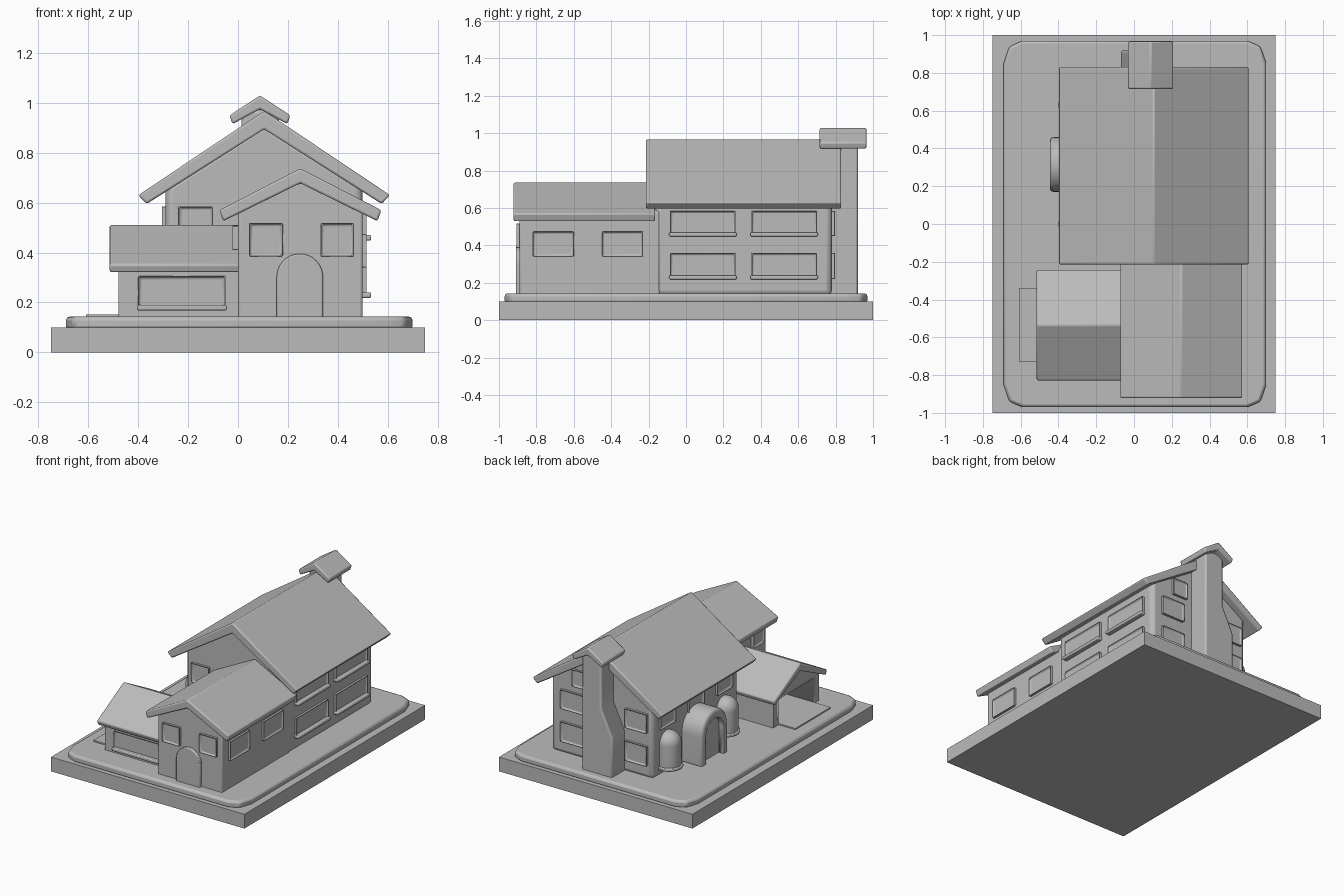
import bpy, bmesh, math
from mathutils import Vector

if "Cube" in bpy.data.objects:
    bpy.data.objects.remove(bpy.data.objects["Cube"], do_unlink=True)

grey = bpy.data.materials.new("plain_grey")
grey.use_nodes = True
TONE = (0.5, 0.5, 0.5, 1)
grey.diffuse_color = TONE
grey.node_tree.nodes["Principled BSDF"].inputs["Base Color"].default_value = TONE


def finish(name, bm, bevel=0, segments=2):
    bmesh.ops.recalc_face_normals(bm, faces=bm.faces)
    mesh = bpy.data.meshes.new(name)
    bm.to_mesh(mesh)
    bm.free()
    mesh.materials.append(grey)
    ob = bpy.data.objects.new(name, mesh)
    bpy.context.collection.objects.link(ob)
    if bevel:
        mod = ob.modifiers.new("bevel", 'BEVEL')
        mod.width, mod.segments = bevel, segments
        mod.limit_method, mod.angle_limit = 'ANGLE', math.radians(40)
    bpy.context.view_layer.objects.active = ob
    ob.select_set(True)
    bpy.ops.object.shade_smooth_by_angle(angle=math.radians(35))
    ob.select_set(False)
    return ob


def prism(name, pts, axis, lo, hi, bevel=0, segments=2):
    """Extrude a closed profile along an axis."""
    place = {'x': lambda a, b, t: (t, a, b),
             'y': lambda a, b, t: (a, t, b),
             'z': lambda a, b, t: (a, b, t)}[axis]
    bm = bmesh.new()
    face = bm.faces.new([bm.verts.new(place(a, b, lo)) for a, b in pts])
    new = bmesh.ops.extrude_face_region(bm, geom=[face])["geom"]
    move = Vector(place(0, 0, hi - lo))
    bmesh.ops.translate(bm, vec=move, verts=[v for v in new if isinstance(v, bmesh.types.BMVert)])
    return finish(name, bm, bevel, segments)


def box(name, x, y, z, bevel=0):
    pts = [(x[0], y[0]), (x[1], y[0]), (x[1], y[1]), (x[0], y[1])]
    return prism(name, pts, 'z', z[0], z[1], bevel)


def walls(name, axis, a, eave, ridge, span, bevel):
    """Gable-ended body with rounded corners."""
    mid = (a[0] + a[1]) / 2
    pts = [(a[0], GROUND), (a[1], GROUND), (a[1], eave), (mid, ridge), (a[0], eave)]
    return prism(name, pts, axis, span[0], span[1], bevel, 3)


def roof(name, axis, mid, half, top, eave, under, tip, span):
    """Chevron roof; tip is the inset and height of the lower eave corner."""
    inner = half - tip[0]
    pts = [(mid, top), (mid + half, eave), (mid + inner, tip[1]), (mid, under),
           (mid - inner, tip[1]), (mid - half, eave)]
    return prism(name, pts, axis, span[0], span[1], 0.008)


def arch(mid, half, low, top):
    spring = top - half
    pts = [(mid - half, low), (mid + half, low)]
    for i in range(17):
        t = math.pi * i / 16
        pts.append((mid + half * math.cos(t), spring + half * math.sin(t)))
    return pts


def window(name, side, wall, mid, z, width, sill=False, depth=0.018):
    """Framed window on a wall; side is an axis with its outward sign."""
    sign = 1 if side[0] == '+' else -1
    put = (lambda a, t, b: (wall + sign * t, a, b)) if side[1] == 'x' else \
          (lambda a, t, b: (a, wall + sign * t, b))
    lo, hi = mid - width / 2, mid + width / 2
    bm = bmesh.new()
    bmesh.ops.create_cube(bm, size=1)
    for v in bm.verts:
        v.co = put(hi if v.co.x > 0 else lo, depth if v.co.y > 0 else -0.01,
                   z[1] if v.co.z > 0 else z[0])
    bmesh.ops.recalc_face_normals(bm, faces=bm.faces)
    out = Vector(put(0, 1, 0)) - Vector(put(0, 0, 0))
    pane = max(bm.faces, key=lambda f: f.calc_center_median().dot(out))
    bmesh.ops.inset_region(bm, faces=[pane], thickness=0.014)
    bmesh.ops.translate(bm, vec=-out * 0.012, verts=pane.verts)
    finish(name, bm, 0.003, 1)
    if sill:
        a, b = put(lo - 0.005, -0.01, 0), put(hi + 0.005, 0.034, 0)
        box(name + "_sill", sorted((a[0], b[0])), sorted((a[1], b[1])),
            (z[0] - 0.002, z[0] + 0.02), 0.006)


def cut(ob, cutter):
    mod = ob.modifiers.new("opening", 'BOOLEAN')
    mod.object, mod.operation, mod.solver = cutter, 'DIFFERENCE', 'EXACT'
    cutter.hide_render = True
    cutter.hide_set(True)


GROUND = 0.13
UPPER, LOWER = (0.45, 0.585), (0.22, 0.36)

# Ground
box("base", (-0.75, 0.75), (-1, 1), (0, 0.1))
corner = [(0.695, 0.85), (0.665, 0.94), (0.595, 0.97)]
outline = corner + [(-x, y) for x, y in reversed(corner)]
outline += [(-x, -y) for x, y in outline]
lawn = prism("lawn", [(x + 0.005, y) for x, y in outline], 'z', 0.09, 0.143, 0.015)
box("driveway", (-0.61, -0.2), (-0.73, -0.34), (0.13, 0.152))

# Main house
walls("main_walls", 'y', (-0.29, 0.5), 0.67, 0.925, (-0.165, 0.78), 0.03)
roof("main_roof", 'y', 0.105, 0.505, 0.968, 0.63, 0.894, (0.034, 0.595), (-0.215, 0.83))

# Front wing
walls("wing_walls", 'y', (0, 0.5), 0.58, 0.705, (-0.89, -0.14), 0.01)
roof("wing_roof", 'y', 0.25, 0.325, 0.737, 0.57, 0.678, (0.016, 0.526), (-0.922, -0.165))
prism("front_door", arch(0.248, 0.093, GROUND, 0.395), 'y', -0.91, -0.88, 0.006)

# Garage with open side
garage = walls("garage_walls", 'x', (-0.79, -0.28), 0.357, 0.48, (-0.48, 0.03), 0.006)
cut(garage, box("garage_opening_cutter", (-0.6, -0.15), (-0.73, -0.34), (0.12, 0.32)))
roof("garage_roof", 'x', -0.535, 0.295, 0.512, 0.352, 0.455, (0.012, 0.318), (-0.515, 0.03))

# Chimney, wider at the foot
stack = [(-0.07, GROUND), (0.165, GROUND), (0.165, 0.945), (0.135, 0.97),
         (0.045, 0.97), (0.015, 0.945), (0.015, 0.6), (-0.07, 0.42)]
prism("chimney", stack, 'y', 0.76, 0.92, 0.012)
roof("chimney_cap", 'y', 0.088, 0.122, 1.03, 0.95, 0.975, (0.012, 0.915), (0.715, 0.965))

# Arched side porch
porch = prism("side_porch", arch(0.315, 0.145, GROUND, 0.49), 'x', -0.445, -0.27, 0.02, 3)
cut(porch, prism("porch_cutter", arch(0.315, 0.1, 0.12, 0.43), 'x', -0.5, -0.405))

# Domed bays either side of the porch
for label, y in (("rear", 0.63), ("fore", 0.0)):
    bm = bmesh.new()
    bmesh.ops.create_uvsphere(bm, u_segments=32, v_segments=16, radius=0.08)
    for v in bm.verts:
        v.co.z = v.co.z + 0.35 if v.co.z > -0.001 else 0.19
        v.co += Vector((-0.31, y, 0))
    finish(label + "_bay", bm)
    ring = [(-0.31 + 0.09 * math.cos(i * math.pi / 16), y + 0.09 * math.sin(i * math.pi / 16))
            for i in range(32)]
    prism(label + "_bay_sill", ring, 'z', 0.178, 0.2, 0.006)

# Main house windows
for floor, z in (("upper", UPPER), ("lower", LOWER)):
    for end, y in (("fore", 0.09), ("rear", 0.525)):
        window(f"left_{end}_{floor}_window", "+x", 0.5, y, z, 0.35, True)
    window(f"back_left_{floor}_window", "+y", 0.78, 0.33, z, 0.18)
    window(f"back_right_{floor}_window", "+y", 0.78, -0.165, z, 0.17)
window("attic_window", "+y", 0.78, 0.27, (0.63, 0.75), 0.12)
for end, y in (("fore", 0.0), ("middle", 0.315), ("rear", 0.63)):
    window(f"right_{end}_window", "-x", -0.29, y, (0.46, 0.585), 0.17)
window("main_front_window", "-y", -0.165, -0.17, UPPER, 0.14)

# Wing and garage windows
for end, y in (("fore", -0.71), ("rear", -0.34)):
    window(f"wing_{end}_window", "+x", 0.5, y, (0.34, 0.475), 0.22)
for side, x in (("right", 0.112), ("left", 0.398)):
    window(f"wing_front_{side}_window", "-y", -0.89, x, (0.385, 0.518), 0.135)
window("wing_inner_window", "-x", 0, -0.78, (0.41, 0.508), 0.12, False, 0.025)
window("garage_window", "-y", -0.79, -0.225, (0.17, 0.305), 0.35, True)
